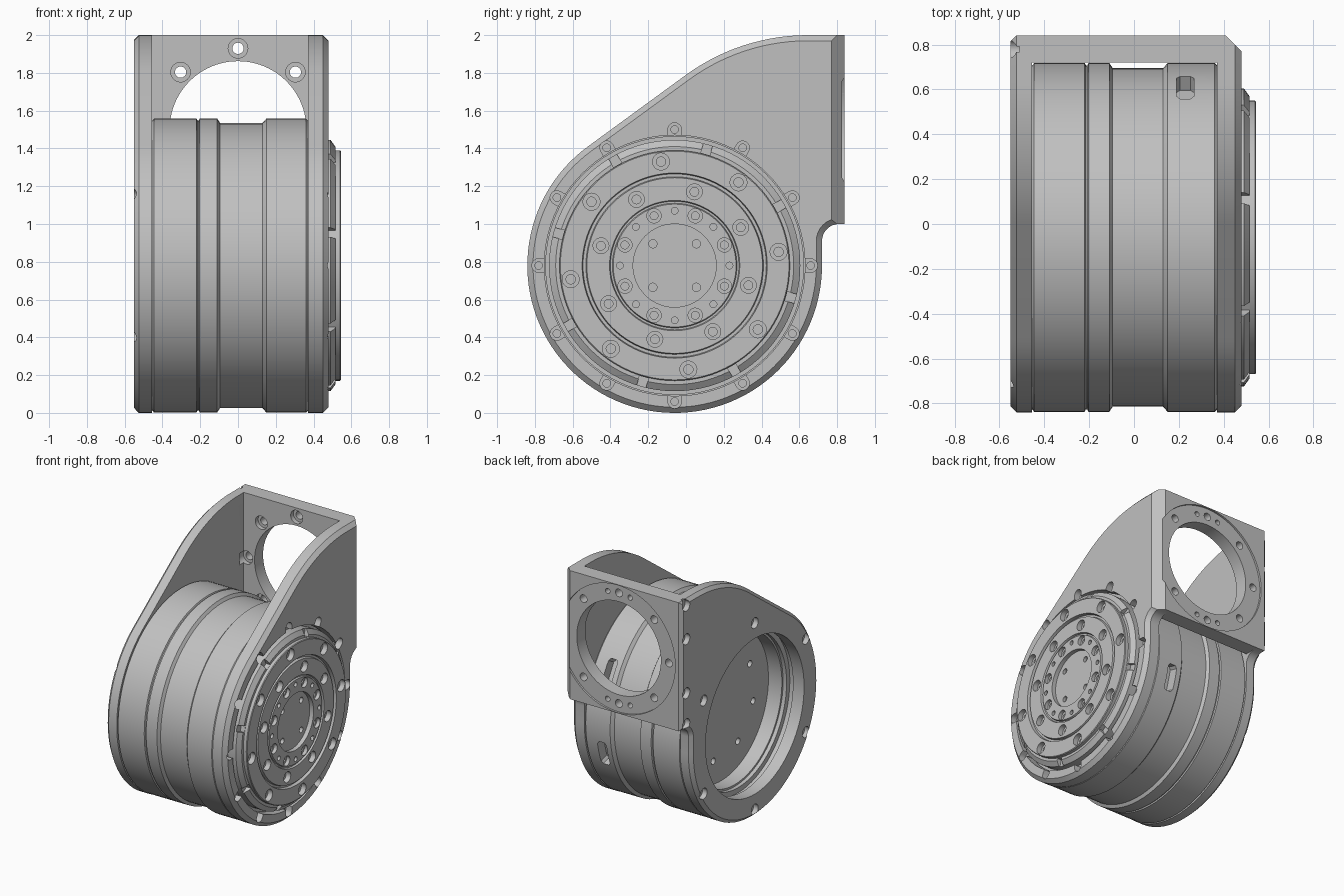
import bpy, bmesh
from math import sin, cos, pi, radians
from mathutils import Matrix, Vector

cube = bpy.data.objects.get("Cube")
if cube:
    bpy.data.objects.remove(cube, do_unlink=True)

grey = bpy.data.materials.new("machined_grey")
grey.use_nodes = True
grey.diffuse_color = (0.53, 0.53, 0.53, 1)
grey.node_tree.nodes["Principled BSDF"].inputs["Base Color"].default_value = (0.53, 0.53, 0.53, 1)

# Frames whose local z runs along the world x or y axis
AX = Matrix(((0, 0, 1), (1, 0, 0), (0, 1, 0))).to_4x4()
AY = Matrix(((0, 1, 0), (0, 0, 1), (1, 0, 0))).to_4x4()
AZ = Matrix.Identity(4)
CY, CZ = -0.06, 0.78                       # motor axis
MOTOR = Matrix.Translation((0, CY, CZ)) @ AX
PORT = Matrix.Translation((0, 0, 1.5)) @ AY


def arc(cx, cy, r, a0, a1, n):
    return [(cx + r * cos(radians(a0 + (a1 - a0) * i / n)),
             cy + r * sin(radians(a0 + (a1 - a0) * i / n))) for i in range(n + 1)]


def lathe(bm, frame, profile, seg=96):
    """Closed solid of revolution from (height, radius) pairs."""
    rings = []
    for h, r in profile:
        n = seg if r else 1
        rings.append([bm.verts.new(frame @ Matrix.Rotation(2 * pi * i / seg, 4, 'Z') @ Vector((r, 0, h)))
                      for i in range(n)])
    for p, q in zip(rings, rings[1:]):
        for i in range(seg):
            j = (i + 1) % seg
            quad = [p[i % len(p)], p[j % len(p)], q[j % len(q)], q[i % len(q)]]
            bm.faces.new(list(dict.fromkeys(quad)))


def loft(bm, frame, sections):
    """Capped solid through (height, outline) sections of equal point count."""
    loops = [[bm.verts.new(frame @ Vector((u, v, h))) for u, v in pts] for h, pts in sections]
    for a, b in zip(loops, loops[1:]):
        n = len(a)
        for i in range(n):
            bm.faces.new((a[i], a[(i + 1) % n], b[(i + 1) % n], b[i]))
    bm.faces.new(loops[0][::-1])
    bm.faces.new(loops[-1])


def prism(bm, frame, pts, lo, hi):
    loft(bm, frame, [(lo, pts), (hi, pts)])


def inset(pts, d):
    """Move a clockwise outline inwards by d."""
    out = []
    for i, p in enumerate(pts):
        a = (Vector(p) - Vector(pts[i - 1])).normalized()
        b = (Vector(pts[(i + 1) % len(pts)]) - Vector(p)).normalized()
        m = Vector((a.y + b.y, -a.x - b.x)) / (1 + a.dot(b))
        out.append(tuple(Vector(p) + m * d))
    return out


def rect(u0, u1, v0, v1):
    return [(u0, v0), (u1, v0), (u1, v1), (u0, v1)]


def finish(bm, name):
    bmesh.ops.recalc_face_normals(bm, faces=bm.faces[:])
    me = bpy.data.meshes.new(name)
    bm.to_mesh(me)
    bm.free()
    ob = bpy.data.objects.new(name, me)
    bpy.context.collection.objects.link(ob)
    me.materials.append(grey)
    return ob


def select(ob):
    bpy.ops.object.select_all(action='DESELECT')
    ob.select_set(True)
    bpy.context.view_layer.objects.active = ob


def cut(targets, bm):
    tool = finish(bm, "cutter")
    tool.hide_render = True
    for ob in targets:
        m = ob.modifiers.new("cut", 'BOOLEAN')
        m.object, m.operation, m.solver = tool, 'DIFFERENCE', 'EXACT'
        select(ob)
        bpy.ops.object.modifier_apply(modifier=m.name)
    bpy.data.objects.remove(tool, do_unlink=True)


def spin(deg):
    return Matrix.Rotation(radians(deg), 4, 'Z')


def holes(bm, frame, count, ring, start, profile, skip=()):
    for k in range(count):
        if k not in skip:
            lathe(bm, frame @ spin(start + 360 * k / count) @ Matrix.Translation((ring, 0, 0)), profile, 20)


def bore(lo, hi, r):
    return [(lo, 0), (lo, r), (hi, r), (hi, 0)]


def counterbore(lo, mid, hi, r):
    return [(lo, 0), (lo, r * 0.55), (mid, r * 0.55), (mid, r), (hi, r), (hi, 0)]


# Motor body: cup on the left, stepped output flange on the right
bm = bmesh.new()
lathe(bm, MOTOR, [
    (-.265, 0), (-.265, .575), (-.38, .575), (-.38, .59), (-.41, .59), (-.41, .63), (-.455, .63),
    (-.455, .765), (-.445, .778), (-.22, .778), (-.215, .768), (-.208, .768), (-.203, .778),
    (-.11, .778), (-.095, .755), (.13, .755), (.15, .778), (.36, .778), (.37, .768),
    (.37, .685), (.42, .685), (.42, .665), (.49, .665), (.515, .63),
    (.515, .61), (.54, .61), (.545, .605), (.545, .49), (.52, .485), (.52, .47), (.54, .465),
    (.54, .345), (.525, .34), (.525, .33), (.538, .325), (.538, .22), (.505, .22), (.505, 0)])
motor = finish(bm, "motor_body")

bm = bmesh.new()
holes(bm, MOTOR, 8, .555, 7.5, counterbore(.46, .505, .6, .045))
holes(bm, MOTOR, 8, .404, 30, counterbore(.46, .50, .6, .042))
holes(bm, MOTOR, 8, .285, 22.5, counterbore(.48, .51, .6, .038))
holes(bm, MOTOR, 8, .29, 0, bore(.5, .6, .018))
holes(bm, MOTOR, 4, .163, 45, bore(.48, .6, .022))
holes(bm, MOTOR, 8, .40, 15, bore(-.32, -.22, .025))
for k in range(8):                         # flange rim notches
    prism(bm, MOTOR @ spin(29.6 + 45 * k), rect(.612, .7, -.025, .025), .48, .6)
for a in (30, -16):                        # cable pockets with clipped corners
    pocket = rect(.7, .85, -.08, .08), rect(.7, .85, -.1, .1)
    loft(bm, MOTOR @ spin(a), [(.19, pocket[0]), (.205, pocket[1]), (.252, pocket[1]), (.267, pocket[0])])
cut([motor], bm)

# Side plates share one outline, chamfered around the outer face
outline = ([(.84, 2), (.84, 1)] + arc(.81, .91, .09, 90, 180, 8)
           + arc(CY, CZ, .78, 0, -234, 72) + arc(.647, .9, 1.1, 126, 90, 14))


def side_plate(name, inner, outer, chamfer):
    bm = bmesh.new()
    step = chamfer if outer > inner else -chamfer
    loft(bm, AX, [(inner, outline), (outer - step, outline), (outer, inset(outline, chamfer))])
    return finish(bm, name)


right = side_plate("flange_side_plate", .37, .48, .03)
left = side_plate("open_side_plate", -.455, -.55, .025)

bm = bmesh.new()
lathe(bm, MOTOR, bore(.3, .6, .69))
cut([right], bm)
bm = bmesh.new()
lathe(bm, MOTOR, bore(-.6, -.4, .605))
cut([left], bm)

# Screw slots around the flange plate, and its bevelled back corner
bm = bmesh.new()
for k in range(12):
    prism(bm, MOTOR @ spin(30 * k), [(.6, -.036)] + arc(.72, 0, .036, -90, 90, 8) + [(.6, .036)], .43, .6)
prism(bm, AZ, [(.41, .84), (.41, .95), (.6, .95), (.6, .77), (.48, .77)], .9, 2.1)
cut([right], bm)
bm = bmesh.new()
holes(bm, MOTOR, 12, .72, 0, bore(.40, .46, .02))
cut([right], bm)

# Screw holes in the open plate: six on the ring, four along the back edge
bm = bmesh.new()
holes(bm, MOTOR, 6, .725, 30, bore(-.51, -.6, .042))
for z in (1.04, 1.28, 1.70, 1.96):
    lathe(bm, Matrix.Translation((0, .78, z)) @ AX, bore(-.51, -.6, .042), 20)
cut([left], bm)

# Back panel with round port, shallow seat and screw holes
bm = bmesh.new()
prism(bm, AZ, rect(-.455, .37, .72, .84), 1, 2)
panel = finish(bm, "back_panel")
bm = bmesh.new()
lathe(bm, PORT, [(.6, 0), (.6, .362), (.825, .362), (.825, .495), (.9, .495), (.9, 0)])
cut([panel, left, right], bm)
bm = bmesh.new()
holes(bm, PORT, 8, .43, 0, [(.67, 0), (.67, .052), (.755, .052), (.755, .03), (.9, .03), (.9, 0)], (2,))
for a in (-13, 13):
    holes(bm, PORT, 2, .43, a, bore(.78, .9, .02))
cut([panel, left], bm)

for ob in (motor, left, right, panel):
    select(ob)
    bpy.ops.object.shade_smooth_by_angle(angle=radians(25))
